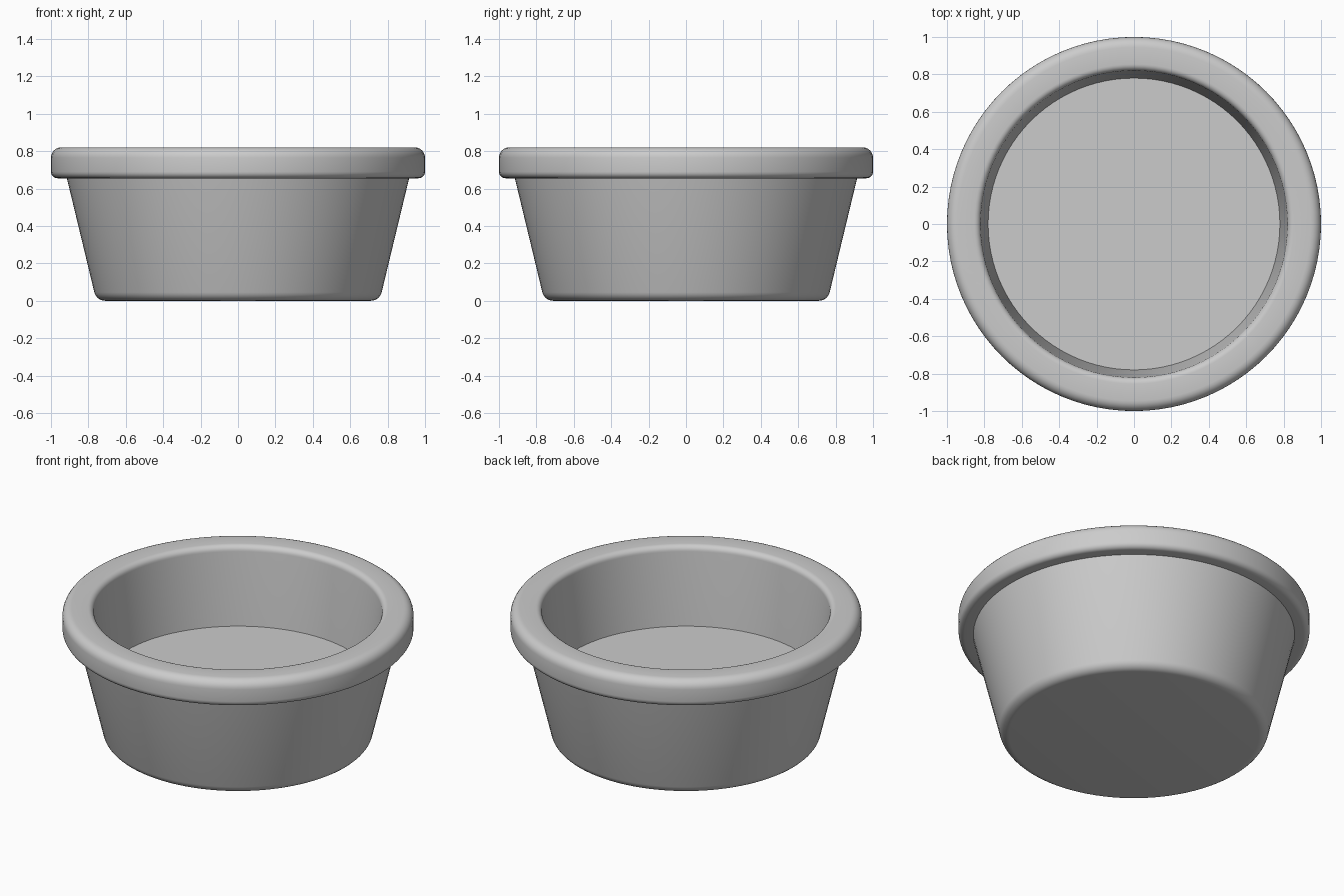
import bpy, bmesh, math

if "Cube" in bpy.data.objects:
    bpy.data.objects.remove(bpy.data.objects["Cube"])

SEGMENTS = 96


def arc(cx, cz, r, a0, a1, steps=6):
    """Rounded corner of a profile, as (radius, height) points."""
    return [(cx + r * math.cos(math.radians(a0 + (a1 - a0) * i / steps)),
             cz + r * math.sin(math.radians(a0 + (a1 - a0) * i / steps)))
            for i in range(steps + 1)]


def lathe(name, profile):
    """Revolve a profile around z into one closed, smooth-shaded object."""
    bm = bmesh.new()
    verts = [bm.verts.new((r, 0, z)) for r, z in profile]
    edges = [bm.edges.new(pair) for pair in zip(verts, verts[1:])]
    bmesh.ops.spin(bm, geom=verts + edges, axis=(0, 0, 1), cent=(0, 0, 0),
                   angle=math.tau, steps=SEGMENTS)
    bmesh.ops.remove_doubles(bm, verts=bm.verts, dist=0.0005)
    bmesh.ops.recalc_face_normals(bm, faces=bm.faces)
    mesh = bpy.data.meshes.new(name)
    bm.to_mesh(mesh)
    bm.free()
    obj = bpy.data.objects.new(name, mesh)
    bpy.context.collection.objects.link(obj)
    bpy.context.view_layer.objects.active = obj
    obj.select_set(True)
    bpy.ops.object.shade_smooth_by_angle(angle=math.radians(35))
    obj.select_set(False)
    return obj


profile = [(0, 0)]
# rounded foot and flared outer wall
profile += arc(0.71, 0.06, 0.06, -90, -14)
profile += [(0.915, 0.655)]
# thick overhanging rim
profile += arc(0.965, 0.69, 0.035, -90, 0)
profile += arc(0.945, 0.765, 0.055, 0, 90)
profile += arc(0.855, 0.785, 0.035, 90, 180)
# inner wall and raised floor
profile += [(0.78, 0.335), (0, 0.335)]

lathe("bowl", profile)
